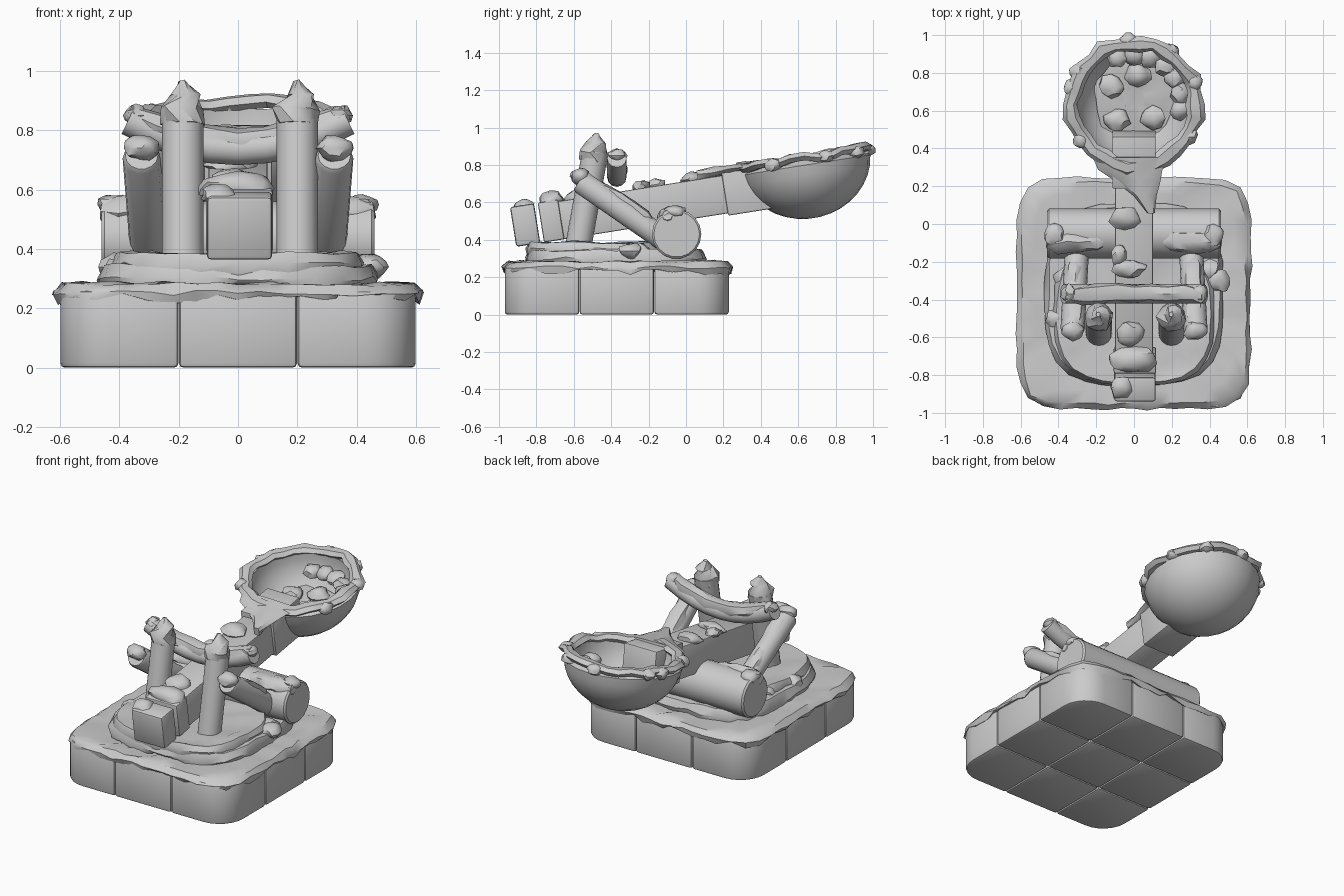
import bpy, bmesh, math, random
from math import cos, sin, pi, radians
from mathutils import Matrix, Vector

random.seed(7)
cube = bpy.data.objects.get("Cube")
if cube:
    bpy.data.objects.remove(cube, do_unlink=True)

mat = bpy.data.materials.new("plain_grey")
mat.use_nodes = True
grey = (0.6, 0.6, 0.6, 1)
mat.diffuse_color = grey
mat.node_tree.nodes["Principled BSDF"].inputs["Base Color"].default_value = grey

made = []
# tilted frame running along the throwing arm
ARM = Matrix.Translation((0, 0, 0.61)) @ Matrix.Rotation(radians(9), 4, 'X')


def jit(a):
    return random.uniform(-a, a)


def finish(name, bm, matrix=Matrix()):
    bmesh.ops.recalc_face_normals(bm, faces=bm.faces)
    me = bpy.data.meshes.new(name)
    bm.to_mesh(me)
    bm.free()
    me.transform(matrix)
    me.materials.append(mat)
    ob = bpy.data.objects.new(name, me)
    bpy.context.collection.objects.link(ob)
    made.append(ob)
    return ob


def loft(name, rings, matrix=Matrix(), closed=False):
    bm = bmesh.new()
    vs = [[bm.verts.new(p) for p in r] for r in rings]
    n = len(rings[0])
    pairs = list(zip(vs, vs[1:])) + ([(vs[-1], vs[0])] if closed else [])
    for a, b in pairs:
        for i in range(n):
            j = (i + 1) % n
            bm.faces.new((a[i], a[j], b[j], b[i]))
    if not closed:
        bm.faces.new(vs[0])
        bm.faces.new(vs[-1])
    return finish(name, bm, matrix)


def box(name, loc, size, bevel=0.0, matrix=Matrix()):
    bm = bmesh.new()
    bmesh.ops.create_cube(bm, size=1)
    bmesh.ops.scale(bm, vec=size, verts=bm.verts)
    bmesh.ops.translate(bm, vec=loc, verts=bm.verts)
    if bevel:
        bmesh.ops.bevel(bm, geom=bm.edges[:], offset=bevel, segments=2, profile=0.5, affect='EDGES')
    return finish(name, bm, matrix)


def rod(name, path, radii, sides=14, rough=0.0):
    pts = [Vector(p) for p in path]
    rings = []
    for k, p in enumerate(pts):
        t = pts[min(k + 1, len(pts) - 1)] - pts[max(k - 1, 0)]
        q = t.to_track_quat('Z', 'Y')
        r = radii[k] if isinstance(radii, (list, tuple)) else radii
        rings.append([p + q @ Vector((cos(a), sin(a), 0)) * r * (1 + jit(rough))
                      for a in (2 * pi * i / sides for i in range(sides))])
    return loft(name, rings)


def snow_strip(name, a, b, r, lift):
    # uneven roll of snow resting on top of a beam
    a, b = Vector(a) + Vector((0, 0, lift)), Vector(b) + Vector((0, 0, lift))
    path = [a.lerp(b, k / 6) + Vector((0, jit(.006), jit(.01))) for k in range(7)]
    rod(name, path, [r * .5] + [r] * 5 + [r * .5], 8, .16)


def lump(name, loc, size, matrix=Matrix(), rough=.16):
    bm = bmesh.new()
    bmesh.ops.create_icosphere(bm, subdivisions=2, radius=1)
    for v in bm.verts:
        v.co *= 1 + jit(rough)
    bmesh.ops.scale(bm, vec=size, verts=bm.verts)
    bmesh.ops.translate(bm, vec=loc, verts=bm.verts)
    return finish(name, bm, matrix)


def snow_sheet(name, cy, hx, hy, power, low, top, n=56):
    # rounded slab of snow with a ragged, drooping edge
    def ring(scale, z, side, up):
        out = []
        for i in range(n):
            a = 2 * pi * i / n
            k = (abs(cos(a)) ** power + abs(sin(a)) ** power) ** (-1 / power)
            s = k * (scale + jit(side))
            out.append((hx * s * cos(a), cy + hy * s * sin(a), z + jit(up)))
        return out
    mid = (low + top) / 2
    loft(name, [ring(.95, low + .02, 0, 0), ring(1, low + .01, .01, .02), ring(1.015, mid, .014, .01),
                ring(.97, top, .012, .007), ring(.86, top, .02, .012),
                ring(.72, top - .006, .03, .01), ring(.4, top - .01, .02, .006)])


# base: nine stone tiles, the outer corners rounded
for ix in (-1, 0, 1):
    for iy in (-1, 0, 1):
        bm = bmesh.new()
        bmesh.ops.create_cube(bm, size=1)
        bmesh.ops.scale(bm, vec=(.398, .398, .26), verts=bm.verts)
        if ix and iy:
            corner = [e for e in bm.edges if all(v.co.x * ix > 0 and v.co.y * iy > 0 for v in e.verts)]
            bmesh.ops.bevel(bm, geom=corner, offset=.17, segments=6, profile=.5, affect='EDGES')
        rim = [e for e in bm.edges if abs(e.calc_face_angle(0)) > 1 or all(v.co.z < 0 for v in e.verts)]
        bmesh.ops.bevel(bm, geom=rim, offset=.015, segments=2, profile=.5, affect='EDGES')
        finish("base_tile", bm, Matrix.Translation((ix * .4, -.37 + iy * .4, .13)))

# snow on the base and the raised mound
snow_sheet("base_snow", -.365, .61, .605, 8, .22, .282)
snow_sheet("mound_lower", -.375, .465, .475, 3.4, .26, .345, 36)
snow_sheet("mound_upper", -.48, .42, .37, 3, .31, .385, 32)
for x, y, s in ((.45, -.3, .06), (-.36, -.3, .07), (.4, -.25, .06), (-.42, -.5, .05)):
    lump("mound_lump", (x, y, .34), (s, s, .045))

# axle with snow along each half
rod("axle", [(-.46, -.05, .43), (-.45, -.05, .43), (.45, -.05, .43), (.46, -.05, .43)],
    [.122, .132, .132, .122], 18)
for s in (-1, 1):
    snow_strip("axle_snow", (s * .46, -.1, .5), (s * .14, -.09, .5), .055, .02)
    lump("axle_snow_lump", (s * .42, -.06, .55), (.055, .06, .035))

# upright posts, braces and their snow
for s in (-1, 1):
    x = .007 + s * .193
    rod("post", [(x, -.58, .34), (x, -.485, .87)], .07, 16)
    rod("post_snow_cap", [(x, -.495, .82), (x, -.488, .87), (x + .01, -.482, .92), (x - .004, -.478, .968)],
        [.072, .078, .05, .012], 9, .12)
    rod("brace", [(s * .325, -.57, .715), (s * .325, -.555, .705), (s * .3, -.1, .39)], [.055, .064, .064], 14)
    snow_strip("brace_snow", (s * .325, -.57, .715), (s * .305, -.17, .44), .05, .028)
    lump("brace_end_snow", (s * .325, -.565, .74), (.062, .05, .045))

# sagging crossbar laid over the arm, snow on top
sag = [(-.37 + .74 * k / 8, -.37, .735 + .1 * ((k - 4) / 4) ** 2) for k in range(9)]
rod("crossbar", sag, .052, 12)
rod("crossbar_snow", [(x, y + jit(.008), z + .025) for x, y, z in sag],
    [.03] + [.05] * 7 + [.03], 8, .16)
for s in (-1, 1):
    lump("crossbar_end_snow", (s * .345, -.37, .85), (.04, .05, .035))

# throwing arm with counterweight blocks and neck
box("arm", (0, -.27, 0), (.2, .98, .205), .008, ARM)
box("arm_end_block", (.005, -.87, .005), (.22, .13, .215), .014, ARM)
box("arm_band", (.005, -.73, .005), (.225, .11, .215), .01, ARM)
box("arm_neck", (0, .35, .01), (.23, .28, .25), .008, ARM)

# bowl: a thick lathed shell
BOWL = ARM @ Matrix.Translation((0, .661, .115))
R, D, N = .352, .315, 24
shell = []
for r, d, angles in ((R, D, range(5, 91, 10)), (R - .05, D - .05, range(90, 4, -10))):
    for t in angles:
        a = radians(t)
        shell.append([(r * sin(a) * cos(u), r * sin(a) * sin(u), -d * cos(a))
                      for u in (2 * pi * i / N for i in range(N))])
shell_ob = loft("bowl", shell, BOWL)

# ragged snow around the bowl rim
rim = []
for i in range(30):
    u = 2 * pi * i / 30
    c, h, w = R - .022 + jit(.01), .012 + jit(.012), .042 + jit(.01)
    rim.append([((c + w * cos(a)) * cos(u), (c + w * cos(a)) * sin(u), h + .026 * sin(a))
                for a in (2 * pi * j / 6 for j in range(6))])
loft("bowl_rim_snow", rim, BOWL, closed=True)
for deg in (20, 55, 95, 150, 165, 215, 330):
    u = radians(deg)
    lump("rim_lump", (.34 * cos(u), .34 * sin(u), .0), (.045, .045, .035), BOWL)
for deg in range(-10, 130, 20):
    u = radians(deg)
    lump("bowl_inner_snow", (.25 * cos(u), .25 * sin(u), -.09), (.055, .055, .04), BOWL)

# snow heap at the bottom of the bowl
heap = [[(r * k * cos(u), r * k * sin(u), z + jit(.012))
         for u, k in ((2 * pi * i / 18, 1 + jit(.12)) for i in range(18))]
        for r, z in ((.17, -.24), (.21, -.175), (.15, -.165), (.06, -.175))]
loft("bowl_snow", heap, BOWL)
for x, y in ((.1, -.1), (-.09, -.11), (-.12, .07), (.02, .13)):
    lump("bowl_snow_lump", (x, y, -.16), (.07, .06, .04), BOWL)

# snow tongue from the bowl down the neck
tongue = [[(cx + w * cos(a), y, .125 + .03 * sin(a) + jit(.006)) for a in (2 * pi * j / 8 for j in range(8))]
          for y, cx, w in ((.38, -.02, .2), (.31, -.02, .17), (.25, .02, .12), (.17, .06, .06), (.08, .09, .02))]
loft("neck_snow", tongue, ARM)

# loose snow lumps along the arm
for x, y, w, l, h in ((-.05, .05, .08, .06, .035), (-.03, -.22, .09, .05, .035), (-.08, -.15, .04, .06, .03),
                      (-.02, -.57, .08, .07, .04), (0, -.71, .13, .075, .05), (-.07, -.86, .055, .06, .035)):
    lump("arm_snow", (x, y, .11), (w, l, h), ARM)

# smooth shading with sharp edges kept
bpy.ops.object.select_all(action='DESELECT')
for ob in made:
    ob.select_set(True)
bpy.context.view_layer.objects.active = made[0]
bpy.ops.object.shade_smooth_by_angle(angle=radians(40))
